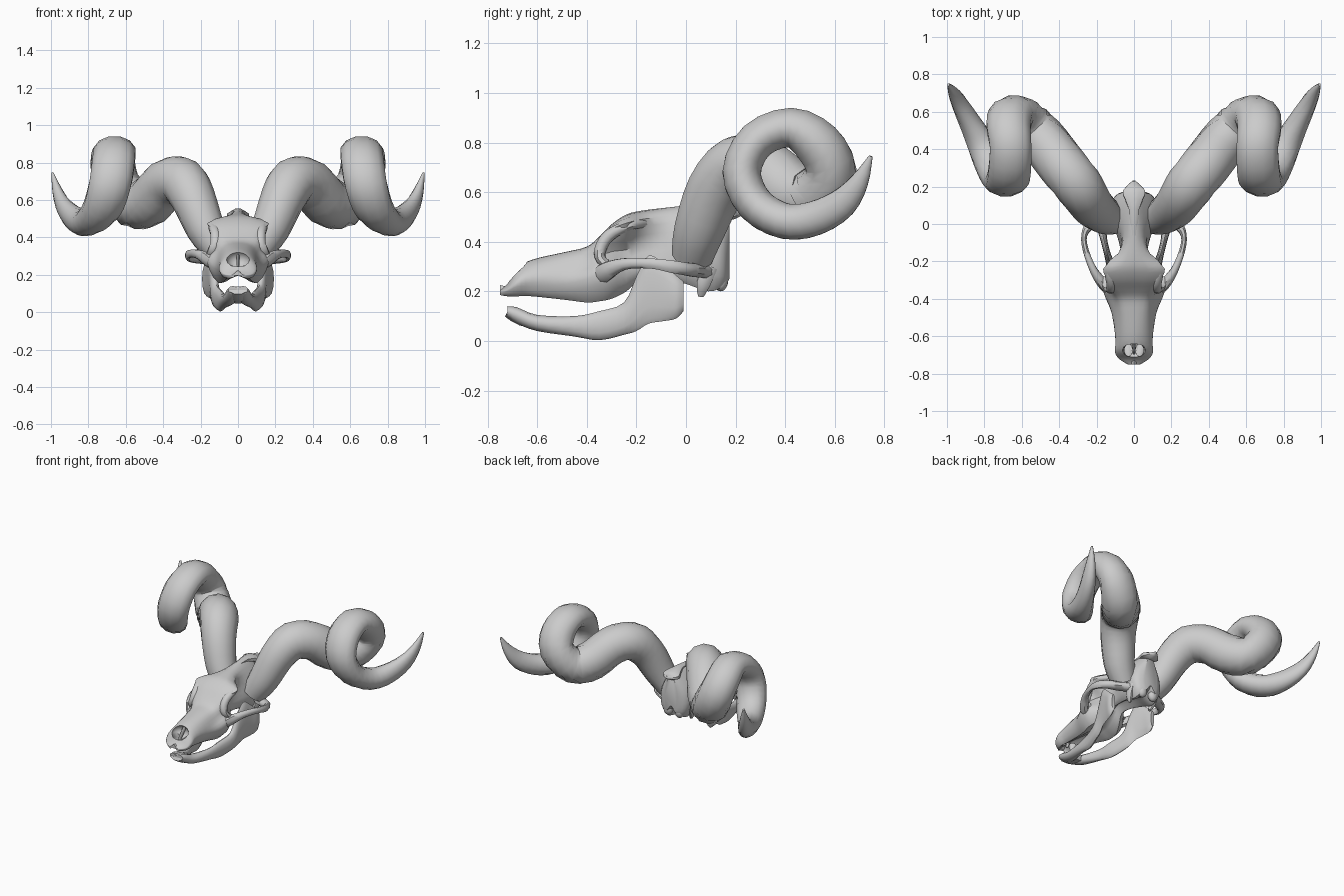
import bpy
import bmesh
from math import cos, sin, pi, radians
from mathutils import Vector

default_cube = bpy.data.objects.get("Cube")
if default_cube:
    bpy.data.objects.remove(default_cube, do_unlink=True)

GREY = (0.6, 0.6, 0.6, 1.0)
bone = bpy.data.materials.new("bone grey")
bone.use_nodes = True
bone.diffuse_color = GREY
bone.node_tree.nodes["Principled BSDF"].inputs["Base Color"].default_value = GREY


def spline(points, steps, closed=False):
    """Smooth interpolation through tuples of any length."""
    count = len(points)

    def at(i):
        return points[i % count] if closed else points[max(0, min(i, count - 1))]

    result = []
    for i in range(count if closed else count - 1):
        for s in range(steps):
            t = s / steps
            corners = zip(at(i - 1), at(i), at(i + 1), at(i + 2))
            result.append(tuple(
                b + t * ((c - a) + t * ((2 * a - 5 * b + 4 * c - d) + t * (3 * b - a - 3 * c + d))) / 2
                for a, b, c, d in corners))
    if not closed:
        result.append(tuple(points[-1]))
    return result


def finish(obj, name, mirrored=False, sharp=50):
    """Name, colour, smooth and optionally mirror an object."""
    obj.name = name
    obj.data.materials.clear()
    obj.data.materials.append(bone)
    bpy.ops.object.select_all(action="DESELECT")
    obj.select_set(True)
    bpy.context.view_layer.objects.active = obj
    bpy.ops.object.shade_smooth_by_angle(angle=radians(sharp))
    if mirrored:
        mirror = obj.modifiers.new("Mirror", "MIRROR")
        mirror.use_axis = (True, False, False)
        mirror.use_mirror_merge = False
    return obj


def loft(name, rings, mirrored=False):
    """Skin a list of equal rings and cap both ends."""
    bm = bmesh.new()
    loops = [[bm.verts.new(p) for p in ring] for ring in rings]
    size = len(loops[0])
    for lower, upper in zip(loops, loops[1:]):
        for i in range(size):
            j = (i + 1) % size
            bm.faces.new((lower[i], lower[j], upper[j], upper[i]))
    bm.faces.new(loops[0])
    bm.faces.new(loops[-1])
    bmesh.ops.recalc_face_normals(bm, faces=bm.faces)
    mesh = bpy.data.meshes.new(name)
    bm.to_mesh(mesh)
    bm.free()
    obj = bpy.data.objects.new(name, mesh)
    bpy.context.collection.objects.link(obj)
    return finish(obj, name, mirrored)


def sweep(name, path, sides, steps, mirrored=True):
    """Oval tube; each path point is x, y, z, sideways radius, other radius."""
    points = spline(path, steps)
    rings = []
    for i, p in enumerate(points):
        before, after = points[max(i - 1, 0)], points[min(i + 1, len(points) - 1)]
        tangent = (Vector(after[:3]) - Vector(before[:3])).normalized()
        side = Vector((1, 0, 0))
        side = (side - tangent * side.dot(tangent)).normalized()
        up = tangent.cross(side)
        ring = []
        for k in range(sides):
            angle = 2 * pi * (k + 0.5) / sides
            ring.append(Vector(p[:3]) + side * cos(angle) * p[3] + up * sin(angle) * p[4])
        rings.append(ring)
    return loft(name, rings, mirrored)


def ball(name, centre, size, mirrored=False):
    bpy.ops.mesh.primitive_uv_sphere_add(segments=16, ring_count=10, location=centre)
    obj = bpy.context.object
    # Bake position so that mirroring happens about the middle plane
    for v in obj.data.vertices:
        v.co = Vector(a * b + c for a, b, c in zip(v.co, size, centre))
    obj.location = (0, 0, 0)
    return finish(obj, name, mirrored)


# Upper skull: y, top z, brow x, brow z, waist x, cheek x, cheek z, base z
stations = [
    (-.75, .205, .02, .203, .03, .035, .195, .185),
    (-.72, .23, .05, .222, .075, .08, .2, .18),
    (-.68, .292, .055, .28, .095, .1, .22, .18),
    (-.62, .328, .06, .31, .097, .092, .22, .18),
    (-.48, .36, .065, .345, .105, .118, .23, .165),
    (-.4, .38, .08, .365, .115, .15, .25, .155),
    (-.35, .42, .115, .405, .125, .165, .27, .16),
    (-.3, .47, .14, .45, .095, .155, .27, .17),
    (-.24, .51, .165, .475, .07, .11, .26, .2),
    (-.18, .525, .1, .49, .06, .07, .29, .25),
    (-.1, .535, .06, .5, .065, .08, .3, .25),
    (0, .545, .05, .51, .1, .11, .31, .23),
    (.09, .545, .05, .5, .11, .12, .31, .2),
    (.15, .53, .04, .49, .09, .1, .29, .22),
    (.175, .5, .03, .47, .05, .05, .29, .25),
]
rings = []
for y, top, bx, bz, wx, cx, cz, base in spline(stations, 3):
    half = [(bx, bz), (wx, (bz + cz) / 2), (cx, cz), (cx * 0.65, base)]
    outline = [(0, top)] + half + [(0, base + 0.04)] + [(-x, z) for x, z in reversed(half)]
    rings.append([(x, y, z) for x, z in spline(outline, 3, closed=True)])
cranium = loft("cranium", rings)

# Nasal opening: one hollow plus two slots through the palate
cutters = [ball("nose_cutter", (0, -.675, .28), (.062, .055, .05))]
for x in (-.031, .031):
    cutters.append(ball("palate_cutter", (x, -.675, .23), (.023, .033, .09)))
for cutter in cutters:
    bpy.context.view_layer.objects.active = cranium
    cut = cranium.modifiers.new("Nasal cut", "BOOLEAN")
    cut.operation = "DIFFERENCE"
    cut.solver = "EXACT"
    cut.object = cutter
    bpy.ops.object.modifier_apply(modifier=cut.name)
    bpy.data.objects.remove(cutter, do_unlink=True)
finish(cranium, "cranium", sharp=40)
sweep("nasal_septum", [(0, -.7, .2, .006, .015), (0, -.67, .25, .008, .02),
                       (0, -.62, .3, .01, .018)], 6, 2, False)

# Cheek arch and raised eye socket rim
sweep("cheek_arches", [(.11, -.36, .24, .02, .03), (.155, -.33, .275, .03, .04),
                       (.215, -.25, .31, .022, .025), (.258, -.14, .312, .017, .022),
                       (.266, -.06, .3, .017, .027), (.23, 0, .29, .03, .028),
                       (.16, .04, .285, .04, .03), (.09, .09, .28, .03, .03)], 8, 3)
sweep("socket_rims", [(.07, -.17, .475, .02, .02), (.13, -.235, .465, .027, .022),
                      (.122, -.31, .425, .028, .026), (.12, -.345, .37, .03, .026),
                      (.135, -.34, .325, .03, .022), (.16, -.29, .29, .024, .02)], 8, 3)

# Back of the skull: crest, neck joints and hanging processes
sweep("nuchal_crest", [(0, -.06, .525, .02, .015), (0, .08, .535, .03, .022),
                       (0, .16, .515, .065, .03), (0, .195, .51, .05, .02),
                       (0, .23, .52, .008, .01)], 8, 2, False)
ball("neck_joints", (.045, .14, .245), (.035, .03, .045), True)
sweep("skull_base_processes", [(.1, .1, .3, .025, .03), (.1, .07, .23, .02, .03),
                               (.085, .06, .18, .01, .012)], 8, 2)

# Lower jaw: y, centre x, bottom z, top z, half thickness
jaw = [
    (-.72, .027, .1, .14, .026),
    (-.68, .03, .07, .135, .034),
    (-.6, .045, .04, .105, .04),
    (-.45, .08, .018, .1, .026),
    (-.35, .095, .003, .12, .026),
    (-.25, .12, .025, .155, .025),
    (-.2, .13, .04, .26, .022),
    (-.15, .145, .07, .345, .018),
    (-.09, .16, .08, .31, .018),
    (-.04, .17, .09, .265, .022),
    (-.01, .17, .12, .24, .014),
]
jaw_rings = []
for y, x, low, high, thick in spline(jaw, 3):
    ring = []
    for k in range(12):
        angle = 2 * pi * k / 12
        ring.append((x + thick * cos(angle), y, (low + high) / 2 + (high - low) / 2 * sin(angle)))
    jaw_rings.append(ring)
loft("lower_jaw", jaw_rings, True)
sweep("incisors", [(0, -.72, .118, .05, .024), (0, -.66, .092, .052, .034),
                   (0, -.57, .065, .045, .02)], 8, 2, False)

# Coiled horns
sweep("horns", [
    (.11, .025, .34, .085, .085), (.175, .055, .45, .105, .105), (.24, .12, .61, .12, .12),
    (.3, .21, .7, .13, .13), (.385, .315, .685, .132, .13), (.47, .425, .595, .132, .135),
    (.56, .525, .575, .128, .125), (.645, .585, .685, .125, .105), (.67, .53, .795, .122, .1),
    (.66, .42, .86, .115, .083), (.665, .285, .808, .117, .08), (.685, .225, .68, .115, .08),
    (.73, .28, .55, .105, .077), (.8, .4, .483, .085, .074), (.865, .52, .495, .062, .072),
    (.925, .63, .555, .045, .062), (.965, .7, .645, .028, .038), (.992, .745, .745, .006, .008),
], 12, 3)
